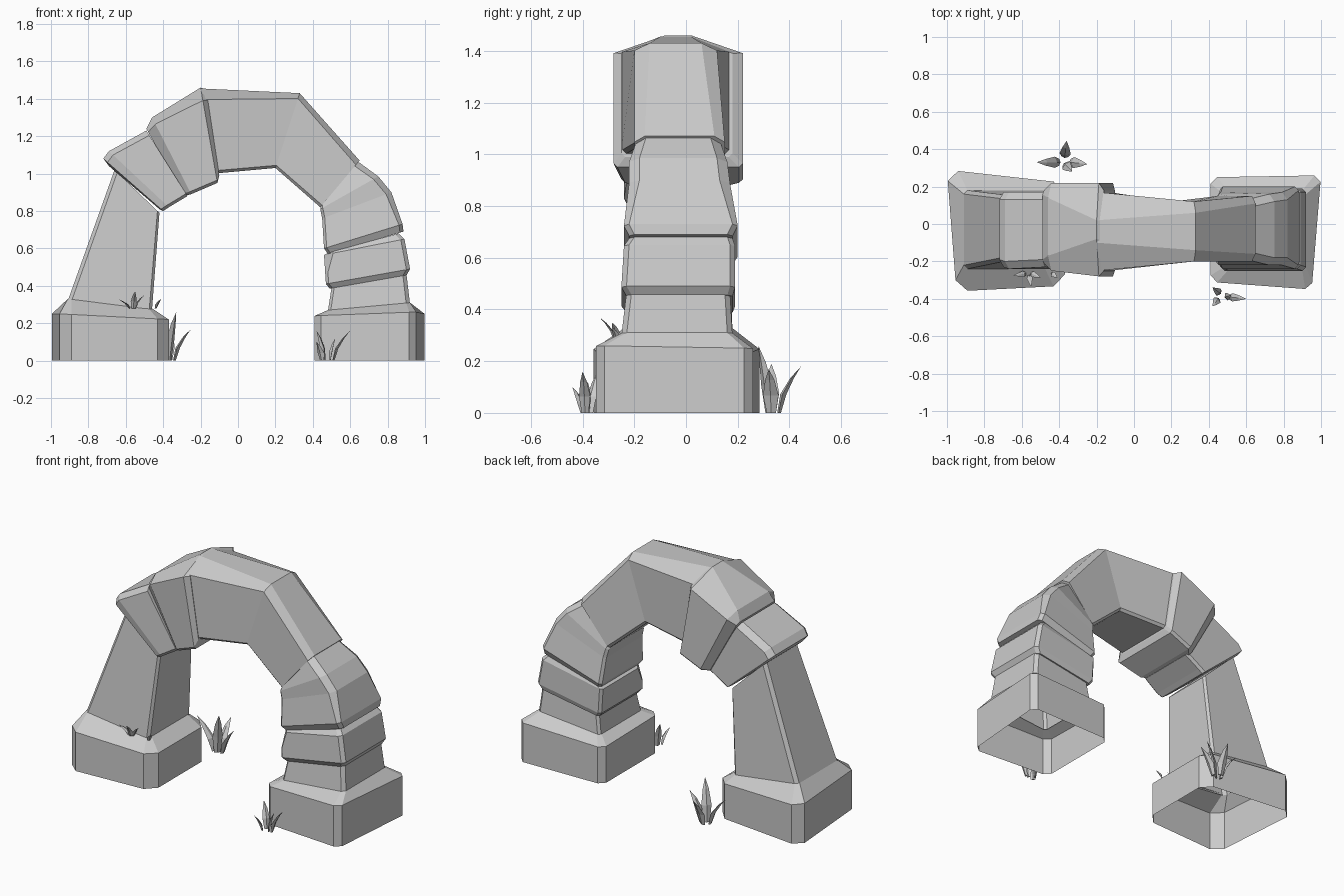
import bpy, bmesh, math
from mathutils import Vector

cube = bpy.data.objects.get("Cube")
if cube:
    bpy.data.objects.remove(cube, do_unlink=True)

stone = bpy.data.materials.new("warm_grey_stone")
stone.use_nodes = True
stone.diffuse_color = (0.6, 0.6, 0.6, 1)
stone.node_tree.nodes["Principled BSDF"].inputs["Base Color"].default_value = (0.6, 0.6, 0.6, 1)


def finish(name, bm):
    bmesh.ops.recalc_face_normals(bm, faces=bm.faces)
    mesh = bpy.data.meshes.new(name)
    bm.to_mesh(mesh)
    bm.free()
    mesh.materials.append(stone)
    obj = bpy.data.objects.new(name, mesh)
    bpy.context.collection.objects.link(obj)
    return obj


def loft(name, rings, cap_start=True, cap_end=True, chips=()):
    """Skin rings of points; chips are (point, outward normal) corner cuts."""
    bm = bmesh.new()
    rows = [[bm.verts.new(p) for p in ring] for ring in rings]
    for a, b in zip(rows, rows[1:]):
        for k in range(len(a)):
            n = (k + 1) % len(a)
            bm.faces.new((a[k], a[n], b[n], b[k]))
    if cap_start:
        bm.faces.new(rows[0])
    if cap_end:
        bm.faces.new(rows[-1])
    for point, normal in chips:
        geom = bm.verts[:] + bm.edges[:] + bm.faces[:]
        cut = bmesh.ops.bisect_plane(bm, geom=geom, plane_co=point, plane_no=normal, clear_outer=True)
        edges = [e for e in cut["geom_cut"] if isinstance(e, bmesh.types.BMEdge)]
        bmesh.ops.holes_fill(bm, edges=edges, sides=0)
    return finish(name, bm)


def section(outer, inner, front, back, cy=0.02, cz=0.02, ci=0.015):
    """Chamfered slice of the arch between an outer and an inner (x, z) point."""
    o, i = Vector((outer[0], 0, outer[1])), Vector((inner[0], 0, inner[1]))
    d = (o - i).normalized()
    ring = [(o, front + cy), (o, back - cy), (o - d * cz, back), (i + d * ci, back),
            (i, back - ci), (i, front + ci), (i + d * ci, front), (o - d * cz, front)]
    return [p + Vector((0, y, 0)) for p, y in ring]


def corner_ring(corners, z, c):
    """Four (x, y) corners with the corners cut off, at height z (or one z per corner)."""
    zs = z if isinstance(z, tuple) else (z,) * 4
    pts = [Vector((x, y, h)) for (x, y), h in zip(corners, zs)]
    ring = []
    for k, p in enumerate(pts):
        for q in (pts[k - 1], pts[(k + 1) % 4]):
            ring.append(p + (q - p).normalized() * c)
    return ring


# Hollow footings with sloped shoulders
left_plan = [(-0.95, -0.36), (-0.37, -0.33), (-0.37, 0.22), (-1.0, 0.29)]
left_neck = [(-0.91, -0.24), (-0.46, -0.23), (-0.46, 0.17), (-0.91, 0.18)]
loft("left_footing", [corner_ring(left_plan, 0, 0.06),
                      corner_ring(left_plan, (0.25, 0.22, 0.22, 0.25), 0.06),
                      corner_ring(left_neck, (0.33, 0.28, 0.28, 0.33), 0.02)], False, False)
right_plan = [(0.41, -0.31), (0.95, -0.35), (1.0, 0.26), (0.41, 0.25)]
right_neck = [(0.48, -0.25), (0.92, -0.25), (0.92, 0.18), (0.48, 0.18)]
loft("right_footing", [corner_ring(right_plan, 0, 0.035),
                       corner_ring(right_plan, (0.24, 0.26, 0.25, 0.23), 0.035),
                       corner_ring(right_neck, (0.27, 0.31, 0.31, 0.27), 0.02)], False, False)

# Leaning left pillar
loft("left_pillar", [section((-0.91, 0.32), (-0.46, 0.27), -0.24, 0.18),
                     section((-0.66, 1.02), (-0.42, 0.79), -0.19, 0.15)], False, True)

# Left voussoirs, each stepping out from the one below
loft("left_springer_block", [
    section((-0.69, 1.04), (-0.42, 0.81), -0.20, 0.15),
    section((-0.72, 1.08), (-0.40, 0.80), -0.23, 0.17, 0.04, 0.03),
    section((-0.69, 1.12), (-0.37, 0.82), -0.24, 0.17, 0.04, 0.03),
    section((-0.49, 1.23), (-0.27, 0.88), -0.23, 0.17, 0.04, 0.03)])
loft("left_haunch_block", [
    section((-0.49, 1.24), (-0.29, 0.88), -0.21, 0.18),
    section((-0.46, 1.30), (-0.25, 0.89), -0.25, 0.22, 0.08, 0.04),
    section((-0.20, 1.46), (-0.11, 0.95), -0.28, 0.22, 0.20, 0.07),
    section((-0.17, 1.45), (-0.10, 0.99), -0.25, 0.18, 0.16, 0.06)],
    chips=[((-0.14, 0.2, 1.38), (0.5, 0.6, 0.5))])

# Long crown block bending down to the right
loft("crown_block", [
    section((-0.20, 1.455), (-0.13, 1.0), -0.25, 0.17, 0.15, 0.06),
    section((0.33, 1.43), (0.20, 1.03), -0.20, 0.12, 0.06, 0.03),
    section((0.65, 1.07), (0.44, 0.82), -0.20, 0.15, 0.04, 0.03)])

# Right leg: shoulder, band and lower block
loft("right_shoulder_block", [
    section((0.62, 1.08), (0.44, 0.83), -0.19, 0.13, 0.04, 0.03),
    section((0.75, 0.985), (0.44, 0.81), -0.22, 0.16, 0.04, 0.03),
    section((0.82, 0.90), (0.45, 0.76), -0.22, 0.17, 0.04, 0.03),
    section((0.88, 0.73), (0.46, 0.60), -0.24, 0.20),
    section((0.885, 0.69), (0.48, 0.57), -0.22, 0.18)],
    chips=[((0.78, -0.20, 0.93), (0.6, -0.65, 0.5))])
loft("right_band_block", [
    section((0.86, 0.68), (0.49, 0.58), -0.22, 0.18),
    section((0.89, 0.65), (0.46, 0.565), -0.24, 0.19),
    section((0.92, 0.49), (0.47, 0.41), -0.25, 0.19),
    section((0.90, 0.455), (0.49, 0.385), -0.23, 0.18)],
    chips=[((0.475, -0.225, 0.5), (-0.8, -0.55, 0.25))])
loft("right_lower_block", [
    section((0.90, 0.47), (0.50, 0.39), -0.23, 0.17),
    section((0.92, 0.30), (0.48, 0.26), -0.25, 0.18)], True, False)


# Grass tufts: curved, tapering blades with a diamond cross-section
def tuft(name, origin, blades, width):
    bm = bmesh.new()
    for root_x, root_y, tip_x, tip_y, height in blades:
        root = Vector(origin) + Vector((root_x, root_y, 0))
        tip = Vector(origin) + Vector((tip_x, tip_y, height))
        lean = Vector((tip.x - root.x, tip.y - root.y, 0))
        along = lean.normalized()
        side = Vector((-along.y, along.x, 0))
        rows = []
        for t, w in ((0, 0.6), (0.4, 1), (0.75, 0.6)):
            c = root + lean * t ** 1.8 + Vector((0, 0, height * t))
            offsets = (side, along * 0.4, -side, -along * 0.4)
            rows.append([bm.verts.new(c + v * w * width) for v in offsets])
        top = bm.verts.new(tip)
        for k in range(4):
            n = (k + 1) % 4
            for a, b in zip(rows, rows[1:]):
                bm.faces.new((a[k], a[n], b[n], b[k]))
            bm.faces.new((rows[-1][k], rows[-1][n], top))
        bm.faces.new(rows[0])
    finish(name, bm)


tuft("back_grass", (-0.37, 0.33, 0), [
    (0.03, 0, 0.12, -0.01, 0.17), (-0.03, 0, -0.15, 0.0, 0.19),
    (0, 0.03, 0.01, 0.115, 0.18), (0, -0.01, 0.04, -0.05, 0.26)], 0.03)
tuft("front_grass", (0.48, -0.39, 0), [
    (0.03, 0, 0.12, -0.01, 0.16), (-0.03, -0.01, -0.06, -0.05, 0.10),
    (-0.02, 0.02, -0.06, 0.05, 0.16), (0.01, 0, 0.04, 0.01, 0.12)], 0.022)
tuft("ledge_grass", (-0.56, -0.265, 0.28), [
    (0.01, 0, 0.06, -0.02, 0.07), (-0.02, 0, -0.085, -0.01, 0.05),
    (0, -0.01, 0.01, -0.07, 0.09), (0.12, 0, 0.15, -0.02, 0.05)], 0.016)
